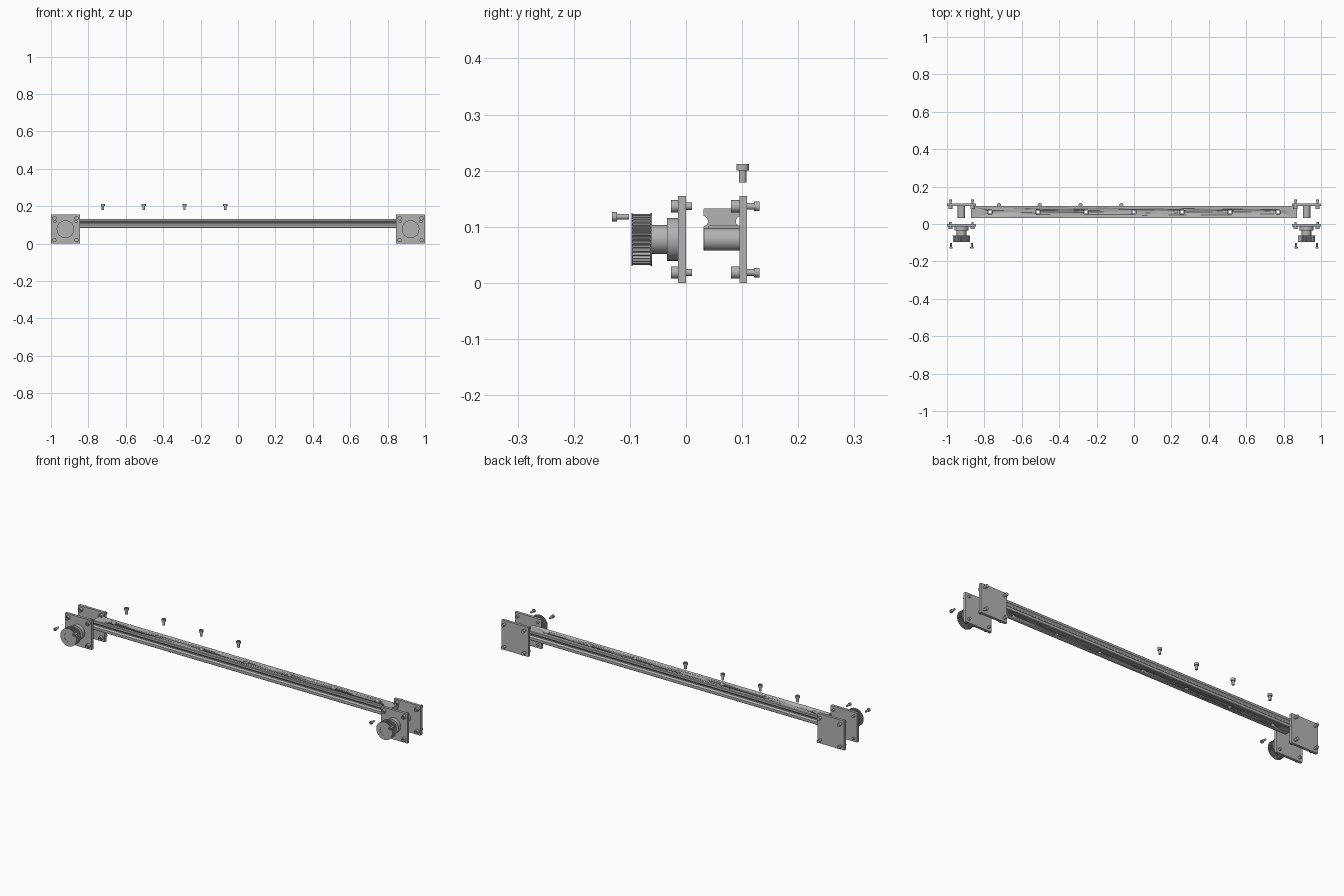
import bpy, bmesh, math
from mathutils import Vector

if "Cube" in bpy.data.objects:
    bpy.data.objects.remove(bpy.data.objects["Cube"], do_unlink=True)

steel = bpy.data.materials.new("steel_grey")
steel.use_nodes = True
GREY = (0.45, 0.45, 0.45, 1)
steel.diffuse_color = GREY
steel.node_tree.nodes["Principled BSDF"].inputs["Base Color"].default_value = GREY

SIDE = 0.155          # plate edge length
ZC = SIDE / 2         # height of the shaft axis
END_X = 1 - ZC        # centre of each end group


def finish(name, bm):
    """Turn a bmesh into a grey object with sharp edges kept."""
    bmesh.ops.recalc_face_normals(bm, faces=bm.faces)
    mesh = bpy.data.meshes.new(name)
    bm.to_mesh(mesh)
    bm.free()
    mesh.materials.append(steel)
    ob = bpy.data.objects.new(name, mesh)
    bpy.context.collection.objects.link(ob)
    bpy.ops.object.select_all(action='DESELECT')
    ob.select_set(True)
    bpy.context.view_layer.objects.active = ob
    bpy.ops.object.shade_smooth_by_angle(angle=math.radians(30))
    return ob


def lathe(bm, profile, origin, axis='Y', n=24, teeth=False):
    """Revolve (radius, distance) points about an axis; both ends are capped."""
    rings = []
    for r, t in profile:
        ring = []
        for i in range(n):
            a = 2 * math.pi * i / n
            rr = r * 0.9 if teeth and i % 4 > 1 else r
            u, v = rr * math.cos(a), rr * math.sin(a)
            p = Vector((u, t, v) if axis == 'Y' else (u, v, t))
            ring.append(bm.verts.new(p + Vector(origin)))
        rings.append(ring)
    for a, b in zip(rings, rings[1:]):
        for i in range(n):
            j = (i + 1) % n
            bm.faces.new((a[i], a[j], b[j], b[i]))
    bm.faces.new(rings[0])
    bm.faces.new(rings[-1])


def turned(name, profile, origin, axis='Y', n=24, teeth=False):
    bm = bmesh.new()
    lathe(bm, profile, origin, axis, n, teeth)
    return finish(name, bm)


def box(name, centre, size):
    bm = bmesh.new()
    bmesh.ops.create_cube(bm, size=1)
    for v in bm.verts:
        v.co = Vector(centre) + Vector(c * s for c, s in zip(v.co, size))
    return finish(name, bm)


def screw(head_r, shank_r, top, under, tip):
    """Socket head screw profile from the head face to the tip."""
    socket = top + (under - top) * 0.6
    return [(head_r * 0.5, socket), (head_r * 0.5, top), (head_r, top),
            (head_r, under), (shank_r, under), (shank_r, tip)]


# Guide rail: symmetric side-grooved section pushed along x
Y_MID, HALF_L = 0.064, 0.871
half = [(0.030, 0.084), (0.033, 0.087), (0.033, 0.100), (0.028, 0.103),
        (0.025, 0.107), (0.025, 0.112), (0.028, 0.117), (0.033, 0.120),
        (0.033, 0.131), (0.031, 0.133)]
section = half + [(-y, z) for y, z in reversed(half)]
bm = bmesh.new()
face = bm.faces.new([bm.verts.new((-HALF_L, Y_MID + y, z)) for y, z in section])
ext = bmesh.ops.extrude_face_region(bm, geom=[face])
moved = [g for g in ext["geom"] if isinstance(g, bmesh.types.BMVert)]
bmesh.ops.translate(bm, verts=moved, vec=(2 * HALF_L, 0, 0))
if not face.is_valid or len(bm.faces) < len(section) + 2:
    bm.faces.new([v for v in bm.verts if v not in moved])
rail = finish("guide_rail", bm)

# Counterbored mounting holes along the rail
bm = bmesh.new()
for i in range(-3, 4):
    lathe(bm, [(0.009, 0.07), (0.009, 0.119), (0.0145, 0.119), (0.0145, 0.15)],
          (i * 0.2567, Y_MID, 0), 'Z')
cutter = finish("hole_cutter", bm)
cutter.hide_render = True
cut = rail.modifiers.new("holes", 'BOOLEAN')
cut.operation = 'DIFFERENCE'
cut.solver = 'EXACT'
cut.object = cutter
bpy.ops.object.select_all(action='DESELECT')
rail.select_set(True)
bpy.context.view_layer.objects.active = rail
bpy.ops.object.modifier_apply(modifier=cut.name)
bpy.data.objects.remove(cutter, do_unlink=True)

# Loose rail screws above the rail
for i in range(4):
    turned(f"rail_screw_{i + 1}", screw(0.011, 0.0065, 0.212, 0.2, 0.179),
           (-0.722 + i * 0.218, 0.101, 0), 'Z')

# Matching end groups
for side, sx in (("right", -1), ("left", 1)):
    cx = sx * END_X
    axis = (cx, 0, ZC)
    box(f"{side}_front_plate", (cx, -0.007, ZC), (SIDE, 0.014, SIDE))
    box(f"{side}_back_plate", (cx, 0.102, ZC), (SIDE, 0.014, SIDE))

    # Bearing boss, hub with bore, and toothed pulley
    turned(f"{side}_bearing_boss", [(0.038, -0.034), (0.038, -0.013)], axis, n=40)
    turned(f"{side}_pulley_hub",
           [(0.011, -0.065), (0.011, -0.093), (0.024, -0.093), (0.024, -0.097),
            (0.047, -0.097), (0.047, -0.095), (0.041, -0.095), (0.041, -0.063),
            (0.047, -0.063), (0.047, -0.061), (0.026, -0.061), (0.026, -0.033)],
           axis, n=40)
    turned(f"{side}_pulley_teeth", [(0.0455, -0.0952), (0.0455, -0.0628)],
           axis, n=144, teeth=True)

    # Keyed stub shaft on the back plate
    turned(f"{side}_stub_shaft", [(0.019, 0.031), (0.02, 0.032), (0.02, 0.096)],
           axis, n=32)
    box(f"{side}_shaft_key", (cx, 0.068, ZC + 0.02), (0.011, 0.056, 0.01))

    # Plate screws at the four corners
    for dx in (-0.059, 0.059):
        for dz in (-0.059, 0.059):
            at = (cx + dx, 0, ZC + dz)
            turned(f"{side}_front_plate_screw",
                   screw(0.011, 0.0065, -0.027, -0.014, 0.011), at)
            turned(f"{side}_back_plate_screw",
                   screw(0.011, 0.006, 0.080, 0.095, 0.121)
                   + [(0.0085, 0.121), (0.0085, 0.131)], at)
        # Loose pulley screws in front
        turned(f"{side}_pulley_screw",
               screw(0.0085, 0.005, -0.132, -0.123, -0.102),
               (cx + dx * 0.94, 0, ZC + 0.0405))
